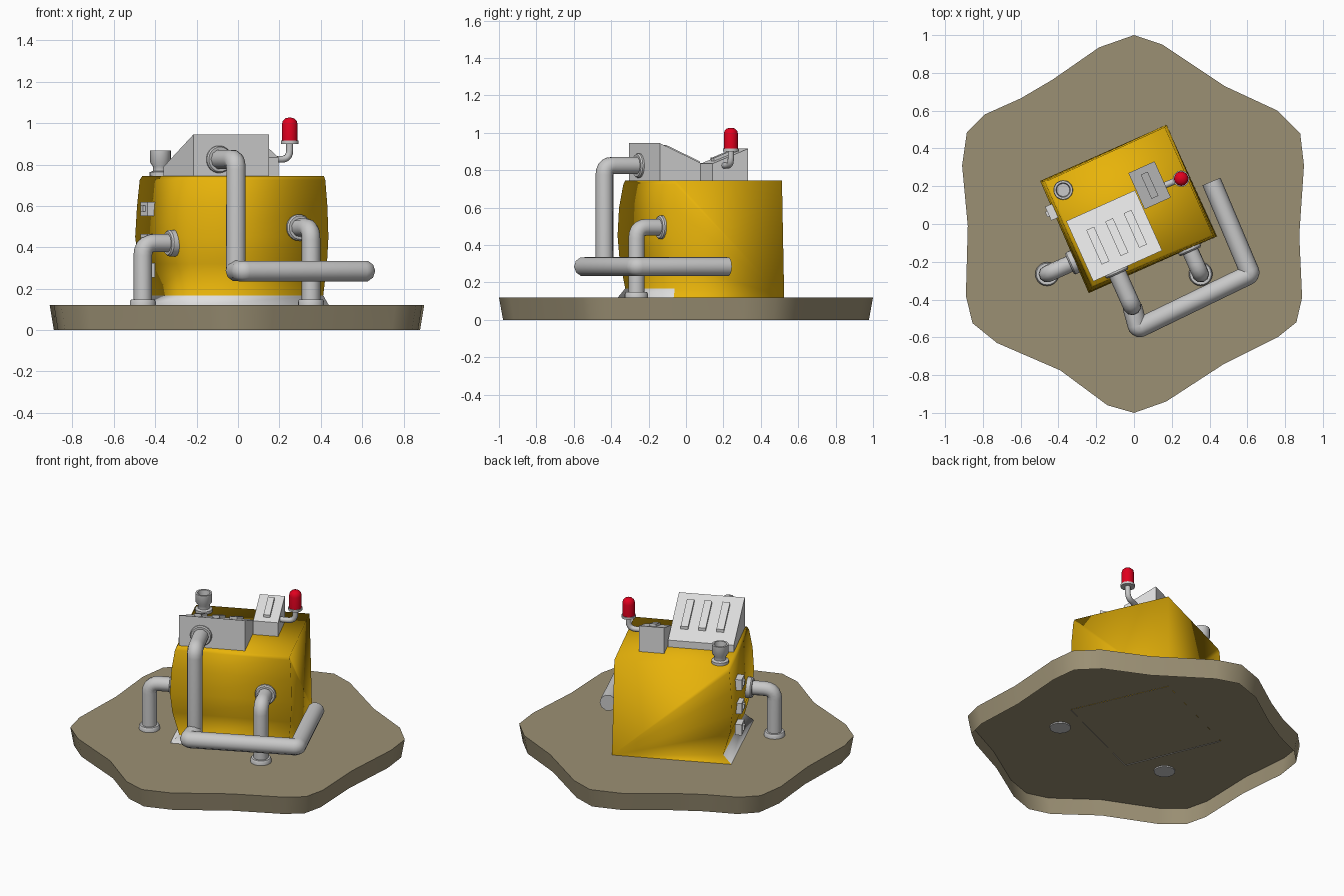
import bpy, bmesh, math
from mathutils import Vector

if "Cube" in bpy.data.objects:
    bpy.data.objects.remove(bpy.data.objects["Cube"])

def material(name, rgb):
    m = bpy.data.materials.new(name)
    m.diffuse_color = (*rgb, 1)
    m.use_nodes = True
    m.node_tree.nodes["Principled BSDF"].inputs["Base Color"].default_value = m.diffuse_color
    return m

GREY = material("pipe grey", (0.58, 0.58, 0.58))
LIGHT = material("light grey panel", (0.73, 0.73, 0.73))
YELLOW = material("yellow paint", (0.80, 0.45, 0.003))
EARTH = material("earth brown", (0.33, 0.28, 0.175))
RED = material("red lamp", (0.75, 0.0, 0.013))

# The machine is turned about the vertical: U runs along its front, W to its back
A = math.radians(24.2)
U = Vector((math.cos(A), math.sin(A), 0))
W = Vector((-math.sin(A), math.cos(A), 0))

def make(name, verts, faces, mats, smooth=None):
    me = bpy.data.meshes.new(name)
    me.from_pydata([tuple(v) for v in verts], [], faces)
    bm = bmesh.new()
    bm.from_mesh(me)
    bmesh.ops.recalc_face_normals(bm, faces=bm.faces)
    bm.to_mesh(me)
    bm.free()
    for m in mats:
        me.materials.append(m)
    o = bpy.data.objects.new(name, me)
    bpy.context.collection.objects.link(o)
    if smooth:
        shade(o, smooth)
    return o

def shade(o, angle):
    bpy.ops.object.select_all(action='DESELECT')
    o.select_set(True)
    bpy.context.view_layer.objects.active = o
    bpy.ops.object.shade_smooth_by_angle(angle=math.radians(angle))

def stack(rings, bottom=True):
    """Vertices and faces of closed rings joined one above the other."""
    n = len(rings[0])
    verts = [v for r in rings for v in r]
    faces = [(k*n+i, k*n+(i+1) % n, (k+1)*n+(i+1) % n, (k+1)*n+i)
             for k in range(len(rings)-1) for i in range(n)]
    if bottom:
        faces.append(tuple(reversed(range(n))))
    faces.append(tuple(range(len(verts)-n, len(verts))))
    return verts, faces

def wedge(name, cx, cy, width, depth, front, back):
    """Box aligned with the machine (no hidden floor); front and back are (bottom z, top z)."""
    c = Vector((cx, cy, 0))
    rings = []
    for k in (0, 1):
        rings.append([c + U*su*width/2 + W*sw*depth/2
                      + Vector((0, 0, (front if sw < 0 else back)[k]))
                      for su, sw in ((-1, -1), (1, -1), (1, 1), (-1, 1))])
    return make(name, *stack(rings, False), [LIGHT])

def lathe(name, pos, axis, profile, mat=GREY, n=20):
    """Turned part: profile of (radius, distance along axis)."""
    q = Vector((0, 0, 1)).rotation_difference(Vector(axis))
    rings = [[Vector(pos) + q @ Vector((r*math.cos(i*math.tau/n), r*math.sin(i*math.tau/n), h))
              for i in range(n)] for r, h in profile]
    return make(name, *stack(rings), [mat], 35)

def pipe(name, pts, radius, bend):
    """Round pipe along a path with rounded elbows."""
    pts = [Vector(p) for p in pts]
    path = [pts[0]]
    for a, b, c in zip(pts, pts[1:], pts[2:]):
        p, q = b + (a-b).normalized()*bend, b + (c-b).normalized()*bend
        for k in range(6):
            t = k/5
            path.append(p*(1-t)**2 + b*2*t*(1-t) + q*t*t)
    path.append(pts[-1])
    cu = bpy.data.curves.new(name, 'CURVE')
    cu.dimensions = '3D'
    cu.bevel_depth, cu.bevel_resolution, cu.use_fill_caps = radius, 3, True
    s = cu.splines.new('POLY')
    s.points.add(len(path)-1)
    for sp, p in zip(s.points, path):
        sp.co = (*p, 1)
    cu.materials.append(GREY)
    o = bpy.data.objects.new(name, cu)
    bpy.context.collection.objects.link(o)
    bpy.ops.object.select_all(action='DESELECT')
    o.select_set(True)
    bpy.context.view_layer.objects.active = o
    bpy.ops.object.convert(target='MESH')
    shade(bpy.context.view_layer.objects.active, 50)

# Wavy ground slab, a shell open underneath
outline = [(0, 1), (.15, .95), (.48, .73), (.76, .60), (.88, .48), (.90, .31), (.875, -.06),
           (.89, -.39), (.86, -.52), (.76, -.60), (.47, -.745), (.17, -.94), (0, -1), (-.14, -.96),
           (-.39, -.775), (-.725, -.63), (-.855, -.525), (-.89, -.38), (-.88, -.01), (-.91, .31),
           (-.885, .485), (-.79, .58), (-.60, .665), (-.43, .765), (-.185, .935)]
make("ground_slab", *stack([[Vector((x*s, y*s, z)) for x, y in outline]
                            for s, z in ((.978, 0), (1, .12))], False), [EARTH], 40)

# Bulging body: columns of points up the left, front and right corners.
# The two far walls are flat fans spread from the foot of the back corner.
levels = [
    (.118, [(-.49, .225), (-.24, -.366), (.44, -.066)]),
    (.168, [(-.43, .226), (-.20, -.325), (.412, -.06)]),
    (.32, [(-.48, .228), (-.23, -.355), (.43, -.065)]),
    (.45, [(-.497, .228), (-.24, -.366), (.437, -.066)]),
    (.60, [(-.488, .228), (-.235, -.358), (.432, -.064)]),
    (.725, [(-.475, .228), (-.225, -.335), (.422, -.06)]),
    (.745, [(-.462, .228), (-.217, -.325), (.415, -.055)])]
verts = [(x, y, z) for z, row in levels for x, y in row]
top = 3*(len(levels)-1)
foot, head = len(verts), len(verts)+1
verts += [(.172, .525, .118), (.163, .513, .745)]
faces = []
for k in range(0, top, 3):
    faces += [(k, k+1, k+4, k+3), (k+1, k+2, k+5, k+4),
              (foot, k, k+3), (foot, k+5, k+2)]
faces += [(foot, top, head), (foot, head, top+2), (top, top+1, top+2, head)]
body = make("body", verts, faces, [YELLOW, LIGHT], 100)
# Flared skirt under the two bulging walls is grey
for f in body.data.polygons:
    if len(f.vertices) == 4 and f.center.z < .16:
        f.material_index = 1

# Large console on the roof, sloping to the back, with raised bars
wedge("large_console", -.105, -.0625, .40, .35, (.742, .945), (.742, .79))
slope = (.79-.945)/.35
for i, u in enumerate((-.10, .01, .117)):
    p = Vector((-.105, -.0625, 0)) + U*u - W*.012
    zf, zb = .868 + slope*(-.012-.1), .868 + slope*(-.012+.1)
    wedge(f"large_console_bar_{i+1}", p.x, p.y, .045, .20, (zf-.004, zf+.018), (zb-.004, zb+.018))

# Small console, sloping to the front, with one bar
wedge("small_console", .0825, .205, .152, .21, (.742, .835), (.742, .915))
wedge("small_console_bar", .0825, .205, .04, .14, (.838, .865), (.892, .919))

# Warning lamp on its bent stem
pipe("lamp_stem", [(.15, .20, .825), (.25, .24, .825), (.25, .24, .91)], .017, .045)
lathe("lamp_collar", (.25, .24, .9), (0, 0, 1), [(.043, 0), (.043, .015)])
lathe("lamp", (.25, .24, .913), (0, 0, 1),
      [(.038, 0), (.038, .08), (.034, .098), (.022, .11), (.004, .114)], RED)

# Roof vent with a hollow cap
lathe("roof_vent", (-.375, .18, .74), (0, 0, 1),
      [(.052, 0), (.052, .023), (.036, .029), (.036, .05), (.05, .07), (.05, .127), (.038, .127), (.034, .095)])

# Three switches on the left wall
for i, z in enumerate((.29, .43, .585)):
    p = U*-.372 + W*.236
    wedge(f"switch_plate_{i+1}", p.x, p.y, .04, .08, (z-.035, z+.035), (z-.035, z+.035))
    p -= U*.022
    wedge(f"switch_knob_{i+1}", p.x, p.y, .018, .03, (z-.012, z+.018), (z-.012, z+.018))

# Two pipes running from the walls into the ground, with flanges
for name, x, y, z, d, ln in (("left_pipe", -.46, -.265, .42, U, .19),
                             ("front_pipe", .353, -.265, .495, W, .19)):
    base = Vector((x, y, .115))
    elbow = Vector((x, y, z))
    pipe(name, [base, elbow, elbow + d*ln], .045, .06)
    lathe(name + "_foot_flange", (x, y, .112), (0, 0, 1), [(.063, 0), (.063, .026), (.057, .036)])
    lathe(name + "_wall_flange", elbow + d*(ln-.06), d, [(.057, 0), (.064, .008), (.064, .06)])

# Big pipe from the large console, down and around the front corner
start = Vector((-.10, -.235, .825))
drop = start - W*.22
low = Vector((drop.x, drop.y, .287))
pipe("big_pipe_drop", [start, drop, low], .048, .05)
lathe("big_pipe_flange", start + W*.02, -W, [(.066, 0), (.066, .045), (.06, .053)])
pipe("big_pipe_rail", [low, (.022, -.553, .285), (.617, -.265, .285), (.41, .225, .285)],
     .052, .018)
